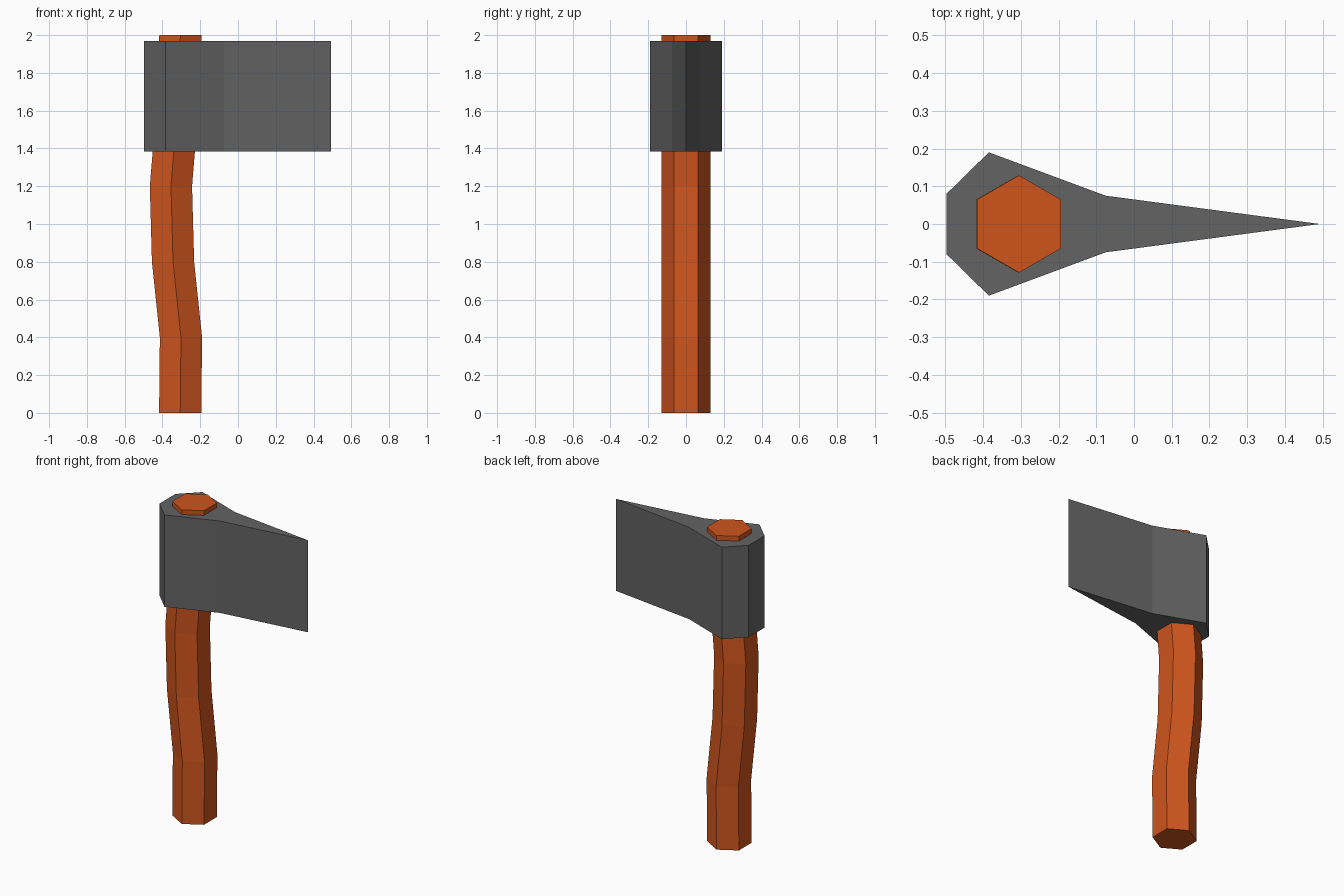
import bpy, bmesh
from math import sin, cos, pi

if "Cube" in bpy.data.objects:
    bpy.data.objects.remove(bpy.data.objects["Cube"])


def loft(name, rings, color):
    """Skin a stack of equal-sized closed rings and cap both ends."""
    bm = bmesh.new()
    loops = [[bm.verts.new(p) for p in ring] for ring in rings]
    n = len(loops[0])
    for low, high in zip(loops, loops[1:]):
        for i in range(n):
            j = (i + 1) % n
            bm.faces.new((low[i], low[j], high[j], high[i]))
    bm.faces.new(loops[0][::-1])
    bm.faces.new(loops[-1])
    bmesh.ops.recalc_face_normals(bm, faces=bm.faces)
    mesh = bpy.data.meshes.new(name)
    bm.to_mesh(mesh)
    bm.free()
    mat = bpy.data.materials.new(name + "_material")
    mat.diffuse_color = color
    mat.use_nodes = True
    mat.node_tree.nodes["Principled BSDF"].inputs["Base Color"].default_value = mat.diffuse_color
    mesh.materials.append(mat)
    obj = bpy.data.objects.new(name, mesh)
    bpy.context.collection.objects.link(obj)
    return obj


# Curved hexagonal wooden handle: (z, centre x) along its length
spine = [(0, -0.306), (0.4, -0.302), (0.8, -0.344),
         (1.2, -0.355), (1.6, -0.322), (2.0, -0.305)]
R = 0.129
hexagon = [(R * cos(pi / 6 + k * pi / 3), R * sin(pi / 6 + k * pi / 3)) for k in range(6)]
loft("handle", [[(cx + x, y, z) for x, y in hexagon] for z, cx in spine],
     (0.62, 0.09, 0.012, 1))

# Steel head: half outline mirrored across y, tapering to the cutting edge
half = [(-0.075, 0.075), (-0.385, 0.19), (-0.497, 0.08)]
outline = [(0.493, 0)] + half + [(x, -y) for x, y in reversed(half)]
loft("axe_head", [[(x, y, z) for x, y in outline] for z in (1.385, 1.97)],
     (0.125, 0.125, 0.125, 1))
